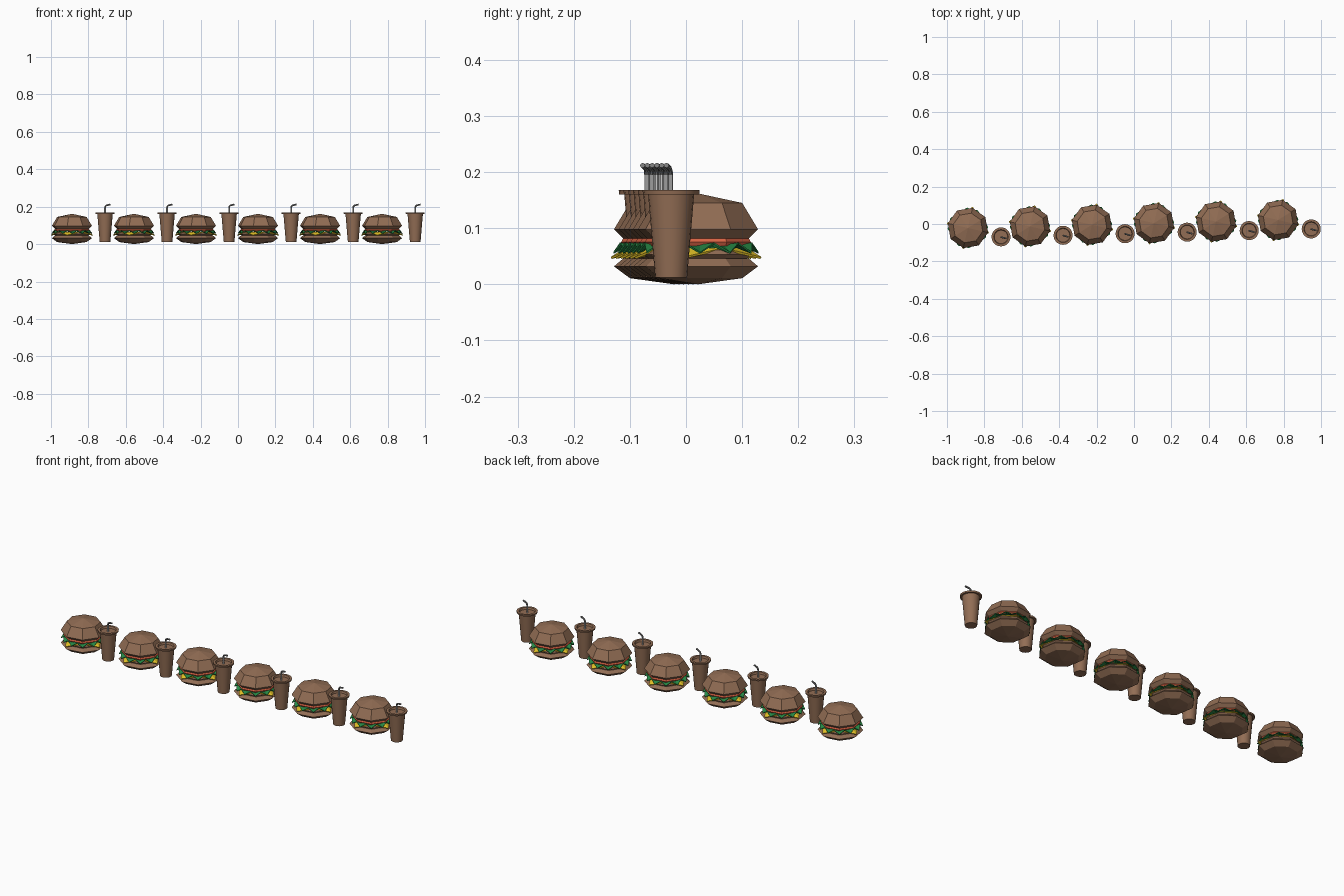
import bpy, bmesh, math

if "Cube" in bpy.data.objects:
    bpy.data.objects.remove(bpy.data.objects["Cube"])

COUNT, STEP = 6, (0.3317, 0.0085, 0.0)
BURGER = (-0.888, -0.0212)
CUP = (-0.711, -0.069)
TURN = math.radians(-13)


def material(name, rgb):
    m = bpy.data.materials.new(name)
    m.diffuse_color = (*rgb, 1)
    m.use_nodes = True
    m.node_tree.nodes["Principled BSDF"].inputs["Base Color"].default_value = m.diffuse_color
    return m


BROWN = material("brown", (0.29, 0.155, 0.09))
GREEN = material("lettuce green", (0.02, 0.25, 0.06))
YELLOW = material("cheese yellow", (0.75, 0.52, 0.02))
RED = material("tomato red", (0.72, 0.13, 0.06))
LIGHT = material("light grey", (0.62, 0.62, 0.62))
GREY = material("dark grey", (0.2, 0.2, 0.2))


def make(name, verts, faces, mat, at, thick=0, smooth=False):
    """Mesh part, repeated along the row by an array modifier."""
    me = bpy.data.meshes.new(name)
    me.from_pydata(verts, [], faces)
    bm = bmesh.new()
    bm.from_mesh(me)
    bmesh.ops.recalc_face_normals(bm, faces=bm.faces)
    bm.to_mesh(me)
    bm.free()
    me.materials.append(mat)
    ob = bpy.data.objects.new(name, me)
    bpy.context.collection.objects.link(ob)
    ob.location = (at[0], at[1], 0)
    if smooth:
        bpy.ops.object.select_all(action='DESELECT')
        ob.select_set(True)
        bpy.context.view_layer.objects.active = ob
        bpy.ops.object.shade_smooth_by_angle(angle=math.radians(35))
    if thick:
        s = ob.modifiers.new("thickness", 'SOLIDIFY')
        s.thickness, s.offset = thick, 0
    a = ob.modifiers.new("row", 'ARRAY')
    a.count = COUNT
    a.use_relative_offset = False
    a.use_constant_offset = True
    a.constant_offset_displace = STEP
    return ob


def polar(r, a, z):
    return (r * math.cos(a), r * math.sin(a), z)


def lathe(name, profile, n, mat, at, turn=0.0, smooth=False):
    """Revolve (radius, z) points; the ends are closed with fans to the axis."""
    verts = [polar(r, turn + math.tau * i / n, z) for r, z in profile[1:-1] for i in range(n)]
    faces = []
    rings = len(profile) - 2
    for k in range(rings - 1):
        for i in range(n):
            j = (i + 1) % n
            faces.append((k * n + i, k * n + j, (k + 1) * n + j, (k + 1) * n + i))
    lo, hi = len(verts), len(verts) + 1
    verts += [(0, 0, profile[0][1]), (0, 0, profile[-1][1])]
    for i in range(n):
        j = (i + 1) % n
        faces.append((lo, j, i))
        faces.append((hi, (rings - 1) * n + i, (rings - 1) * n + j))
    return make(name, verts, faces, mat, at, smooth=smooth)


# Buns, patty and tomato: octagonal stack
lathe("bottom_bun", [(0, 0), (0.081, 0.011), (0.11, 0.032), (0.093, 0.046), (0, 0.046)],
      8, BROWN, BURGER, TURN)
lathe("patty", [(0, 0.046), (0.09, 0.046), (0.098, 0.053), (0.09, 0.061), (0, 0.061)],
      8, BROWN, BURGER, TURN)
lathe("tomato", [(0, 0.068), (0.093, 0.068), (0.097, 0.075), (0.093, 0.082), (0, 0.082)],
      8, RED, BURGER, TURN)
lathe("top_bun", [(0, 0.082), (0.093, 0.082), (0.11, 0.098), (0.081, 0.145), (0, 0.162)],
      8, BROWN, BURGER, TURN)

# Cheese slice: a square with four drooping corners
q = math.pi / 2
cv = []
for i in range(4):
    a = TURN + i * q
    cv += [polar(0.09, a, 0.063), polar(0.084, a + q / 2, 0.063), polar(0.115, a, 0.047)]
cf = [tuple(k for i in range(4) for k in (3 * i, 3 * i + 1))]
for i in range(4):
    prev = (3 * i - 2) % 12
    cf += [(3 * i, prev, 3 * i + 2), (3 * i, 3 * i + 2, 3 * i + 1)]
make("cheese", cv, cf, YELLOW, BURGER, thick=0.004)

# Lettuce: flat leaf with a zigzag frill
N = 24
lv, lf = [], []
for i in range(N):
    a = TURN + math.tau * i / N
    lv += [polar(0.085, a, 0.069), polar(0.108 if i % 2 else 0.099, a, 0.056 if i % 2 else 0.073)]
for i in range(N):
    j = (i + 1) % N
    lf.append((2 * i, 2 * i + 1, 2 * j + 1, 2 * j))
lf.append(tuple(2 * i for i in range(N)))
make("lettuce", lv, lf, GREEN, BURGER, thick=0.003)

# Cup with a flanged rim and sunken lid
lathe("cup", [(0, 0.012), (0.0285, 0.012), (0.041, 0.16), (0.05, 0.16), (0.051, 0.168),
              (0.039, 0.168), (0.036, 0.158), (0, 0.158)], 20, BROWN, CUP, smooth=True)


# Straw: upright tube and bent tip
def tube(name, path, r, mat, n=8):
    """Sweep a circle along a path lying in one upright plane."""
    verts, faces = [], []
    lean = math.radians(-15)
    for k, (d, z) in enumerate(path):
        p, s = path[max(k - 1, 0)], path[min(k + 1, len(path) - 1)]
        t = math.atan2(s[1] - p[1], s[0] - p[0])
        for i in range(n):
            a = math.tau * i / n
            u, w = r * math.cos(a), r * math.sin(a)
            x, y = d - u * math.sin(t), w
            verts.append((x * math.cos(lean) - y * math.sin(lean),
                          x * math.sin(lean) + y * math.cos(lean), z + u * math.cos(t)))
    for k in range(len(path) - 1):
        for i in range(n):
            j = (i + 1) % n
            faces.append((k * n + i, k * n + j, (k + 1) * n + j, (k + 1) * n + i))
    faces += [tuple(range(n)), tuple(range(len(verts) - n, len(verts)))]
    make(name, verts, faces, mat, (CUP[0], CUP[1] - 0.001), smooth=True)


tube("straw", [(0, 0.15), (0, 0.195)], 0.0045, LIGHT)
tube("straw_tip", [(0, 0.195), (0.002, 0.202), (0.008, 0.207), (0.029, 0.212)], 0.0045, GREY)
